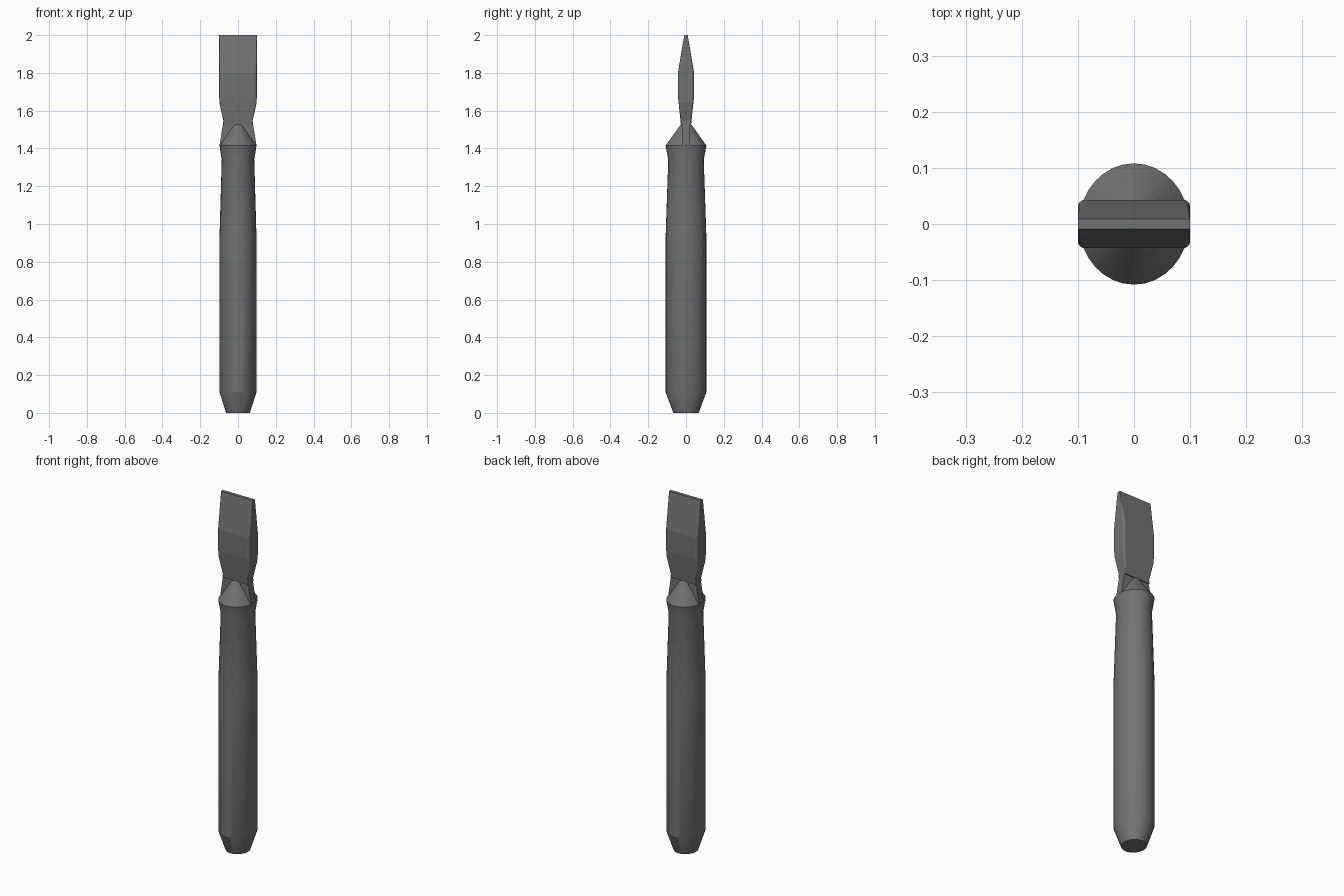
import bpy, bmesh, math

if "Cube" in bpy.data.objects:
    bpy.data.objects.remove(bpy.data.objects["Cube"])

steel = bpy.data.materials.new("dark_steel")
steel.diffuse_color = (.17, .17, .17, 1)
steel.use_nodes = True
steel.node_tree.nodes["Principled BSDF"].inputs["Base Color"].default_value = steel.diffuse_color

def loft(name, rings, smooth=None):
    """Skin a stack of equal-count point rings and cap both ends."""
    bm = bmesh.new()
    loops = [[bm.verts.new(p) for p in ring] for ring in rings]
    n = len(loops[0])
    for a, b in zip(loops, loops[1:]):
        for i in range(n):
            j = (i + 1) % n
            bm.faces.new((a[i], a[j], b[j], b[i]))
    bm.faces.new(loops[0][::-1])
    bm.faces.new(loops[-1])
    bmesh.ops.recalc_face_normals(bm, faces=bm.faces)
    me = bpy.data.meshes.new(name)
    bm.to_mesh(me)
    bm.free()
    me.materials.append(steel)
    ob = bpy.data.objects.new(name, me)
    bpy.context.collection.objects.link(ob)
    if smooth:
        bpy.ops.object.select_all(action='DESELECT')
        ob.select_set(True)
        bpy.context.view_layer.objects.active = ob
        bpy.ops.object.shade_smooth_by_angle(angle=math.radians(smooth))
    return ob

def oval(rx, ry, z, n=32):
    return [(rx * math.cos(2 * math.pi * i / n), ry * math.sin(2 * math.pi * i / n), z)
            for i in range(n)]

def slab(hx, hy, z, c):
    """Rectangle with rounded corners of radius c."""
    arc = [math.radians(a) for a in (0, 22.5, 45, 67.5, 90)]
    quarter = [(hx - c + c * math.cos(a), hy - c + c * math.sin(a)) for a in arc]
    pts = quarter + [(-x, y) for x, y in quarter[::-1]]
    pts += [(-x, -y) for x, y in pts]
    return [(x, y, z) for x, y in pts]

# Oval handle with tapered butt, flared collar and conical shoulder
handle = [(.063, .067, .0), (.098, .108, .11), (.098, .108, .93), (.086, .094, 1.34),
          (.098, .108, 1.415), (.022, .026, 1.53)]
loft("handle", [oval(*h) for h in handle], 20)

# Flat neck seated across the shoulder
loft("neck", [slab(.094, .021, 1.40, .002), slab(.097, .021, 1.42, .002),
              slab(.078, .021, 1.54, .002)])

# Blade: narrow root, thick rounded middle, thin straight edge
blade = [(.08, .027, 1.525, .004), (.077, .029, 1.545, .005), (.098, .039, 1.64, .010),
         (.1, .043, 1.68, .012), (.1, .043, 1.80, .012), (.1, .009, 2.0, .001)]
loft("blade", [slab(*s) for s in blade])
